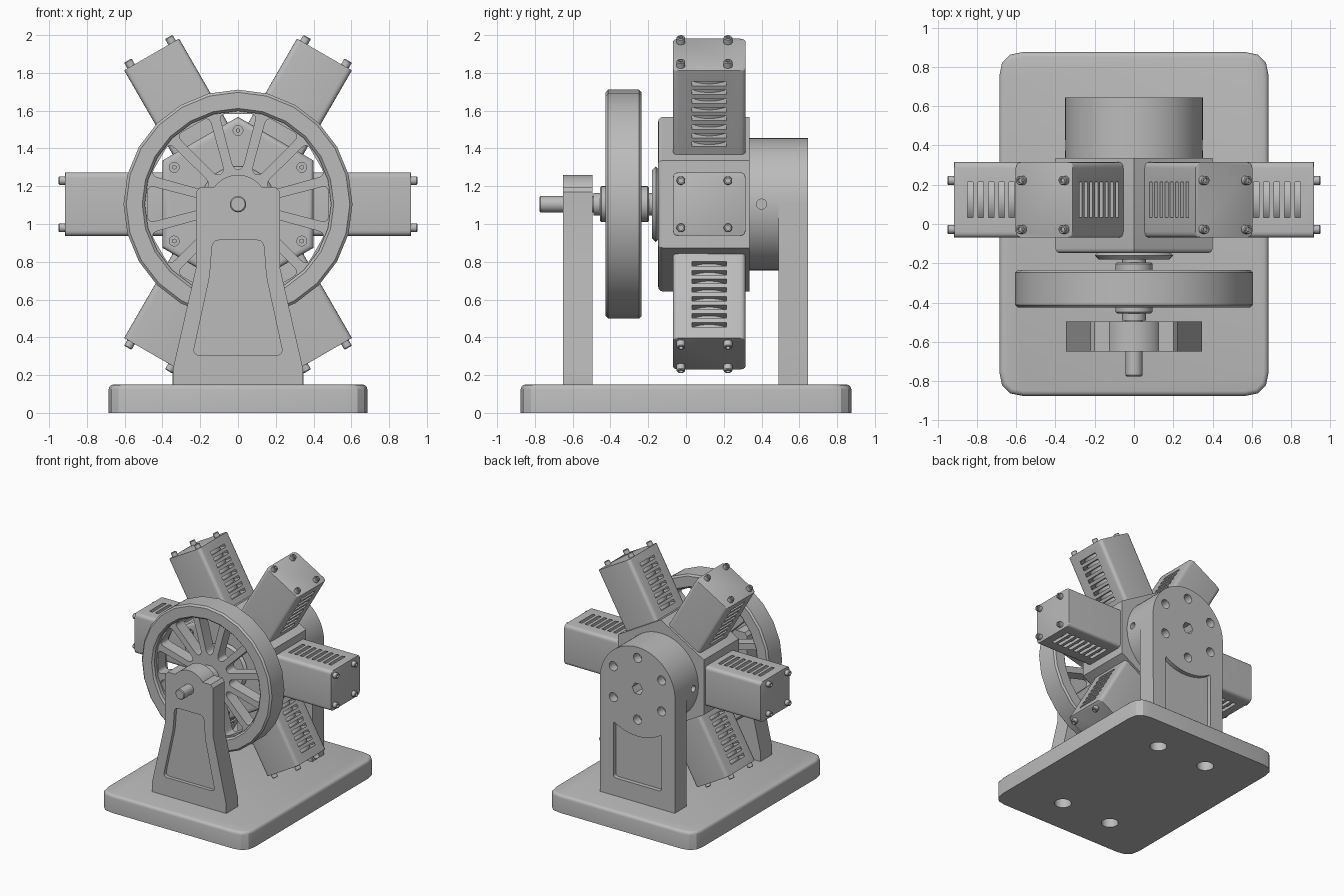
import bpy, bmesh, math
from mathutils import Matrix, Vector

cube = bpy.data.objects.get("Cube")
if cube:
    bpy.data.objects.remove(cube)

AXIS_Z = 1.105          # height of the shaft
IDENT = Matrix()
HUB = Matrix.Translation((0, 0, AXIS_Z))

grey = bpy.data.materials.new("machine grey")
grey.use_nodes = True
COLOUR = (0.5, 0.5, 0.5, 1)
grey.diffuse_color = COLOUR
grey.node_tree.nodes["Principled BSDF"].inputs["Base Color"].default_value = COLOUR


def turn(degrees, axis="Y"):
    return Matrix.Rotation(math.radians(degrees), 4, axis)


def move(x, y, z):
    return Matrix.Translation((x, y, z))


def finish(bm, name):
    bmesh.ops.recalc_face_normals(bm, faces=bm.faces)
    mesh = bpy.data.meshes.new(name)
    bm.to_mesh(mesh)
    bm.free()
    mesh.materials.append(grey)
    mesh.shade_smooth()
    mesh.set_sharp_from_angle(angle=math.radians(32))
    obj = bpy.data.objects.new(name, mesh)
    bpy.context.scene.collection.objects.link(obj)
    return obj


def lathe(name, profile, mats=(IDENT,), n=32, closed=False):
    """Revolve (radius, y) points about the y axis, one copy per matrix."""
    bm = bmesh.new()
    for mat in mats:
        rings = []
        for r, y in profile:
            ring = []
            for i in range(n):
                a = 2 * math.pi * i / n
                ring.append(bm.verts.new(mat @ Vector((r * math.cos(a), y, r * math.sin(a)))))
            rings.append(ring)
        pairs = list(zip(rings, rings[1:]))
        if closed:
            pairs.append((rings[-1], rings[0]))
        else:
            bm.faces.new(rings[0])
            bm.faces.new(rings[-1])
        for p, q in pairs:
            for i in range(n):
                j = (i + 1) % n
                bm.faces.new((p[i], p[j], q[j], q[i]))
    return finish(bm, name)


def rod(name, r, y0, y1, mats=(HUB,), n=32, chamfer=0.0):
    profile = [(r, y0), (r, y1)]
    if chamfer:
        profile = [(r - chamfer, y0), (r, y0 + chamfer), (r, y1 - chamfer), (r - chamfer, y1)]
    return lathe(name, profile, mats, n)


def rounded(points, radius, steps=5):
    """Replace each corner by a short curve."""
    out = []
    pts = [Vector(p) for p in points]
    for i, p in enumerate(pts):
        a, b = pts[i - 1] - p, pts[(i + 1) % len(pts)] - p
        a = p + a.normalized() * min(radius, a.length * 0.45)
        b = p + b.normalized() * min(radius, b.length * 0.45)
        for k in range(steps + 1):
            t = k / steps
            out.append(a * (1 - t) ** 2 + p * 2 * t * (1 - t) + b * t * t)
    return out


def prism(name, points, y0, y1, mats=(IDENT,), bevel=0.0, ends=(0, 1)):
    """Extrude an x-z outline along y; optionally bevel the rims of the given ends."""
    bm = bmesh.new()
    for mat in mats:
        caps = [[bm.verts.new(mat @ Vector((p[0], y, p[1]))) for p in points] for y in (y0, y1)]
        faces = [bm.faces.new(c) for c in caps]
        for i in range(len(points)):
            j = (i + 1) % len(points)
            bm.faces.new((caps[0][i], caps[0][j], caps[1][j], caps[1][i]))
        if bevel:
            edges = [e for k in ends for e in faces[k].edges]
            bmesh.ops.bevel(bm, geom=edges, offset=bevel, segments=3, profile=0.5, affect="EDGES")
    return finish(bm, name)


def mirrored(half):
    """Close a right-hand outline with its mirror image."""
    return half + [(-x, z) for x, z in reversed(half) if x > 0]


def carve(obj, *cutters):
    for c in cutters:
        c.hide_render = True
        mod = obj.modifiers.new("cut", "BOOLEAN")
        mod.operation, mod.solver, mod.object = "DIFFERENCE", "EXACT", c
    bpy.context.view_layer.update()
    mesh = bpy.data.meshes.new_from_object(obj.evaluated_get(bpy.context.evaluated_depsgraph_get()))
    obj.modifiers.clear()
    obj.data = mesh
    mesh.set_sharp_from_angle(angle=math.radians(32))
    for c in cutters:
        bpy.data.objects.remove(c)


def arc(r, start, end, steps):
    angles = [math.radians(start + (end - start) * i / steps) for i in range(steps + 1)]
    return [(r * math.cos(a), AXIS_Z + r * math.sin(a)) for a in angles]


SIXTHS = range(0, 360, 60)

# Base plate with four screw holes underneath
base = prism("base_plate", rounded(mirrored([(0.685, -0.875), (0.685, 0.875)]), 0.12, 3),
             0, 0.15, [turn(90, "X")], 0.025, (1,))
holes = [move(x, y, 0) @ turn(90, "X") for x in (-0.235, 0.235) for y in (-0.57, 0.57)]
carve(base, rod("cutter", 0.065, -0.1, 0.1, holes))

# Front bearing stand: flared leg, domed top, recessed panel
half = [(0.345, 0.15), (0.345, 0.23), (0.222, 0.77), (0.222, 1.17), (0.2, 1.195), (0.125, 1.195)]
stand = prism("front_stand", mirrored(half + arc(0.155, 38, 86, 6)), -0.65, -0.495)
panel = rounded(mirrored([(0.24, 0.305), (0.15, 0.72), (0.135, 0.915)]), 0.04)
carve(stand, prism("cutter", panel, -0.7, -0.62))

# Rear stand: arched plate with bolt circle and recessed panel
rear = prism("rear_stand", [(-0.347, 0.15), (0.347, 0.15)] + arc(0.35, 0, 180, 32), 0.49, 0.645)
panel = rounded([(-0.225, 0.3), (0.225, 0.3)], 0.04)
panel = rounded([(-0.225, 0.76), (-0.225, 0.3), (0.225, 0.3), (0.225, 0.76)], 0.03)
panel = panel[6:18] + [(0.225, 0.75)] + arc(0.4, -57, -123, 12) + [(-0.225, 0.75)]
bolt_circle = [HUB @ turn(a + 30) @ move(0.26, 0, 0) for a in SIXTHS]
carve(rear, prism("cutter", panel, 0.61, 0.7),
      rod("cutter", 0.038, 0.57, 0.7, bolt_circle, 20),
      rod("cutter", 0.05, 0.54, 0.7, n=6))

# Drum between crankcase and rear stand, with a pin hole on each side
drum = rod("rear_drum", 0.35, 0.33, 0.495, n=64)
carve(drum, rod("cutter", 0.027, 0.28, 0.4, [move(0, 0.4, AXIS_Z) @ turn(s, "Z") for s in (90, -90)], 20))

# Hexagonal crankcase with screw holes in the front face
crankcase = prism("crankcase", [p for p in arc(0.462, 30, 330, 5)], -0.148, 0.335, bevel=0.025, ends=(0,))
corner_spots = [HUB @ turn(a + 30) @ move(0.39, 0, 0) for a in SIXTHS]
carve(crankcase, rod("cutter", 0.026, -0.2, -0.11, corner_spots, 20))
rod("crankcase_screws", 0.013, -0.14, -0.1, corner_spots, 6)
rod("front_cover", 0.2, -0.18, -0.14, chamfer=0.02, n=40)

# Six radial cylinders: one finned barrel mesh, shared
CENTRE_Y = 0.123
W = 0.168
section = rounded([(-W, -0.192), (W, -0.192), (W, 0.192), (-W, 0.192)], 0.03, 4)
to_radial = move(0, CENTRE_Y, 0) @ turn(-90, "Z")
barrel = prism("cylinder", [(x, z) for x, z in section], 0.39, 0.915,
               [to_radial @ turn(90)], 0.006, (1,))
slots = [to_radial @ move(0, 0.462 + 0.053 * i, 0) for i in range(8)]
ring = [(0.145, -0.014), (0.191, -0.014), (0.191, 0.014), (0.145, 0.014)]
carve(barrel, lathe("cutter", ring, slots, 48, closed=True))

# Head bolts for one cylinder, with sockets
corners = [move(0, y, z) @ turn(-90, "Z") for y in (-0.027, 0.222) for z in (-0.125, 0.125)]
bolt = [(0.023, 0.9), (0.023, 0.945), (0.019, 0.95), (0.012, 0.95), (0.012, 0.935)]
bolts = lathe("cylinder_bolts", bolt, corners, 18)

for part in (barrel, bolts):
    # The outline's long side may face either way, so normalise to depth along y
    for a in SIXTHS:
        obj = part if a == 0 else part.copy()
        if a:
            bpy.context.scene.collection.objects.link(obj)
        obj.matrix_world = HUB @ turn(-a)

# Shaft, hub and collar
rod("drive_shaft", 0.043, -0.775, -0.1, chamfer=0.006)
rod("hub", 0.095, -0.455, -0.195, chamfer=0.008)
rod("collar", 0.06, -0.49, -0.172)

# Flywheel: faceted rim and a web with twelve windows leaving the spokes
rim = [(0.493, -0.41), (0.507, -0.425), (0.592, -0.425), (0.606, -0.412),
       (0.606, -0.248), (0.592, -0.235), (0.507, -0.235), (0.493, -0.248)]
lathe("flywheel_rim", rim, [HUB], 24, closed=True)
web = rod("flywheel_spokes", 0.5, -0.38, -0.28, n=24)
window = rounded([(0.185, -0.024), (0.478, -0.1), (0.478, 0.1), (0.185, 0.024)], 0.04)
carve(web, prism("cutter", window, -0.5, -0.1, [HUB @ turn(a) for a in range(0, 360, 30)]))
